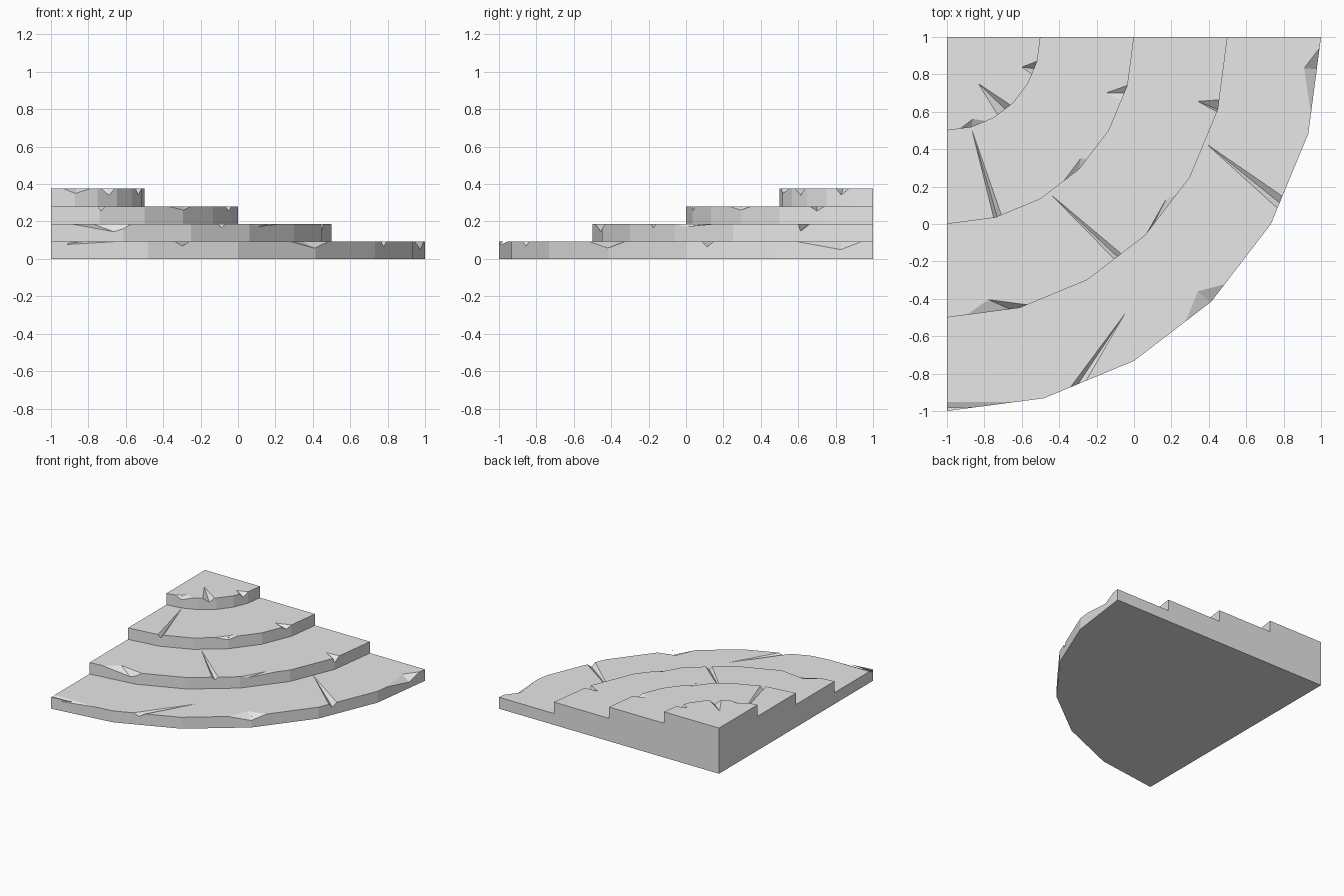
import bpy
import bmesh
from math import radians, sin, cos
from mathutils import Vector, Matrix

if "Cube" in bpy.data.objects:
    bpy.data.objects.remove(bpy.data.objects["Cube"], do_unlink=True)

CENTRE = Vector((-1, 1, 0))     # back corner, the axis of the quarter circle
TIERS = 4
RISE = 0.375 / TIERS
TREAD = 2 / TIERS
SEGMENT = 15                    # degrees per straight rim segment

stone = bpy.data.materials.new("pale_stone")
stone.use_nodes = True
stone.diffuse_color = (0.8, 0.8, 0.8, 1)
stone.node_tree.nodes["Principled BSDF"].inputs["Base Color"].default_value = stone.diffuse_color


def polar(angle, radius, z):
    """Point around the corner axis; angle runs from the front towards the left."""
    a = radians(angle)
    return CENTRE + Vector((radius * sin(a), -radius * cos(a), z))


def rim(angle, tier, z):
    """Point on the faceted rim of a tier (0 is the lowest)."""
    half = SEGMENT / 2
    radius = (TIERS - tier) * TREAD
    return polar(angle, radius * cos(radians(half)) / cos(radians(angle % SEGMENT - half)), z)


def add_object(name, bm):
    bmesh.ops.recalc_face_normals(bm, faces=bm.faces[:])
    mesh = bpy.data.meshes.new(name)
    bm.to_mesh(mesh)
    bm.free()
    mesh.materials.append(stone)
    obj = bpy.data.objects.new(name, mesh)
    bpy.context.collection.objects.link(obj)
    return obj


# Stepped profile swept through a quarter turn
profile = [(0, 0)]
for tier in range(TIERS):
    radius = (TIERS - tier) * TREAD
    profile += [(radius, tier * RISE), (radius, (tier + 1) * RISE)]
profile.append((0, TIERS * RISE))

bm = bmesh.new()
for angle in (0, 90):           # the two straight side walls
    bm.faces.new([bm.verts.new(polar(angle, r, z)) for r, z in profile])
wire = [bm.verts.new(polar(0, r, z)) for r, z in profile]
edges = [bm.edges.new(pair) for pair in zip(wire, wire[1:])]
bmesh.ops.spin(bm, geom=wire + edges, cent=CENTRE, axis=(0, 0, 1),
               angle=radians(90), steps=90 // SEGMENT)
bmesh.ops.remove_doubles(bm, verts=bm.verts[:], dist=0.0005)
steps = add_object("corner_steps", bm)

# Chips and cracks per tier, lowest first:
# rim start, rim end, tip angle, tip inset, lowest point angle, depth
DAMAGE = [
    [(-6, 10.7, -1, .047, -1, .02), (19.4, 22, 32.7, .24, 20.7, .025),
     (40, 48.3, 44.6, .09, 44.8, .036), (62.6, 64.6, 67.6, .5, 63.5, .03),
     (78, 88.3, 85, .083, 85, .044)],
    [(4, 16.7, 9, .078, 13, .042), (37, 38.8, 33.4, .49, 37.8, .022),
     (45.3, 55.7, 53.4, .042, 47.4, .016), (74.5, 77, 75.6, .116, 75, .04)],
    [(14.5, 17, 15, .49, 15.6, .025), (39, 49, 47.7, .034, 45, .02),
     (70, 75, 70.5, .1, 72.5, .025)],
    [(8, 25, 17.7, .04, 15, .025), (33, 43, 34, .2, 38.8, .035),
     (66.5, 75, 68, .07, 70, .033)],
]

# Each cut is a wedge with its tip on the tread, opening out through the rim
bm = bmesh.new()
lift = Vector((0, 0, 0.02))
for tier, cuts in enumerate(DAMAGE):
    top = (tier + 1) * RISE
    for start, end, tip_angle, inset, low_angle, depth in cuts:
        tip = polar(tip_angle, (TIERS - tier) * TREAD - inset, top)
        opening = [rim(start, tier, top), rim(end, tier, top), rim(low_angle, tier, top - depth)]
        a, b, low = [tip.lerp(p, 1.15) for p in opening]
        points = [tip, a, b, low, tip + lift, a + lift, b + lift]
        bmesh.ops.convex_hull(bm, input=[bm.verts.new(p) for p in points])
bmesh.ops.delete(bm, geom=[v for v in bm.verts if not v.link_faces], context='VERTS')
cutter = add_object("damage_cutter", bm)
cutter.hide_render = True

# Carve the damage and drop the helper
carve = steps.modifiers.new("carve", 'BOOLEAN')
carve.operation = 'DIFFERENCE'
carve.solver = 'EXACT'
carve.object = cutter
bpy.context.view_layer.objects.active = steps
steps.select_set(True)
bpy.ops.object.modifier_apply(modifier=carve.name)
bpy.data.objects.remove(cutter, do_unlink=True)
bpy.ops.object.shade_flat()
